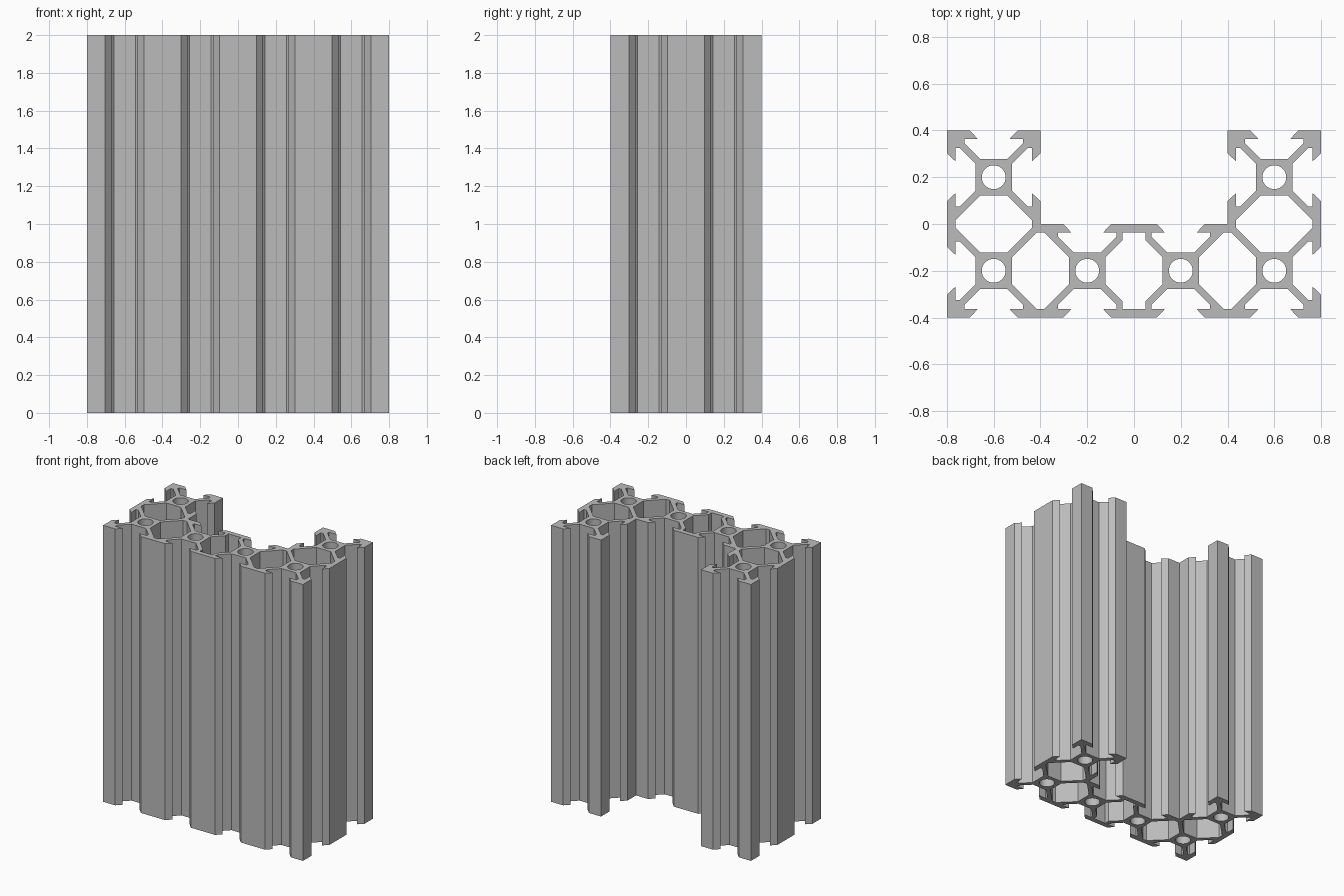
import bpy, bmesh, math
from mathutils import Vector, Matrix

cube = bpy.data.objects.get("Cube")
if cube:
    bpy.data.objects.remove(cube, do_unlink=True)

HEIGHT = 2.0
BORE_RADIUS = 0.051
CELLS = [(-0.6, 0.2), (-0.6, -0.2), (-0.2, -0.2), (0.2, -0.2), (0.6, -0.2), (0.6, 0.2)]
TL, BL, BML, BMR, BR, TR = CELLS

# Half of one V-shaped slot, facing +y from its cell centre
HALF_SLOT = [(-0.103, 0.2), (-0.068, 0.164), (-0.125, 0.164), (-0.125, 0.146), (-0.057, 0.078)]
SLOT = HALF_SLOT + [(-x, y) for x, y in reversed(HALF_SLOT)]
TURNS = {"back": 0, "right": -90, "front": 180, "left": 90}


def slot(cell, side):
    turn = Matrix.Rotation(math.radians(TURNS[side]), 2)
    return [Vector(cell) + turn @ Vector(p) for p in SLOT]


def mirrored_loop(quarter, centre, upright=False):
    """Closed loop from the points of its first quadrant."""
    half = quarter + [(-x, y) for x, y in reversed(quarter)]
    loop = half + [(x, -y) for x, y in reversed(half)]
    return [Vector(centre) + Vector((y, x) if upright else (x, y)) for x, y in loop]


def circle(centre, radius, sides=32):
    return [Vector(centre) + radius * Vector((math.cos(a), math.sin(a)))
            for a in (math.tau * i / sides for i in range(sides))]


# Outer outline, walked clockwise from the back corner
outline = [Vector((-0.8, 0.4))] + slot(TL, "back") + [Vector((-0.4, 0.4))]
outline += slot(TL, "right") + [Vector((-0.4, 0))]
outline += slot(BML, "back") + slot(BMR, "back") + [Vector((0.4, 0))]
outline += slot(TR, "left") + [Vector((0.4, 0.4))]
outline += slot(TR, "back") + [Vector((0.8, 0.4))]
outline += slot(TR, "right") + slot(BR, "right") + [Vector((0.8, -0.4))]
for cell in (BR, BMR, BML, BL):
    outline += slot(cell, "front")
outline += [Vector((-0.8, -0.4))] + slot(BL, "left") + slot(TL, "left")

# Hollow chambers between neighbouring cells, and round bores
WIDE = [(0.122, 0.057), (0.015, 0.164)]
NARROW = [(0.122, 0.057), (0.05, 0.129), (0.05, 0.164)]
loops = [outline, mirrored_loop(NARROW, (0, -0.2))]
for side in (-1, 1):
    loops.append(mirrored_loop(WIDE, (side * 0.6, 0), upright=True))
    loops.append(mirrored_loop(WIDE, (side * 0.4, -0.2)))
loops += [circle(c, BORE_RADIUS) for c in CELLS]

# Fill the cross-section and extrude it upward
bm = bmesh.new()
for loop in loops:
    verts = [bm.verts.new((p.x, p.y, 0)) for p in loop]
    for a, b in zip(verts, verts[1:] + verts[:1]):
        bm.edges.new((a, b))
bmesh.ops.triangle_fill(bm, edges=bm.edges[:], use_beauty=True, normal=(0, 0, 1))
result = bmesh.ops.extrude_face_region(bm, geom=bm.faces[:], use_keep_orig=True)
top = [g for g in result["geom"] if isinstance(g, bmesh.types.BMVert)]
bmesh.ops.translate(bm, verts=top, vec=(0, 0, HEIGHT))
bmesh.ops.recalc_face_normals(bm, faces=bm.faces[:])
mesh = bpy.data.meshes.new("slotted_channel_beam")
bm.to_mesh(mesh)
bm.free()

beam = bpy.data.objects.new("slotted_channel_beam", mesh)
bpy.context.collection.objects.link(beam)

# Plain grey metal
grey = bpy.data.materials.new("aluminium_grey")
grey.use_nodes = True
colour = (0.5, 0.5, 0.5, 1)
grey.diffuse_color = colour
grey.node_tree.nodes["Principled BSDF"].inputs["Base Color"].default_value = colour
mesh.materials.append(grey)

# Smooth bores, crisp profile edges
bpy.ops.object.select_all(action="DESELECT")
beam.select_set(True)
bpy.context.view_layer.objects.active = beam
bpy.ops.object.shade_smooth_by_angle(angle=math.radians(30))
